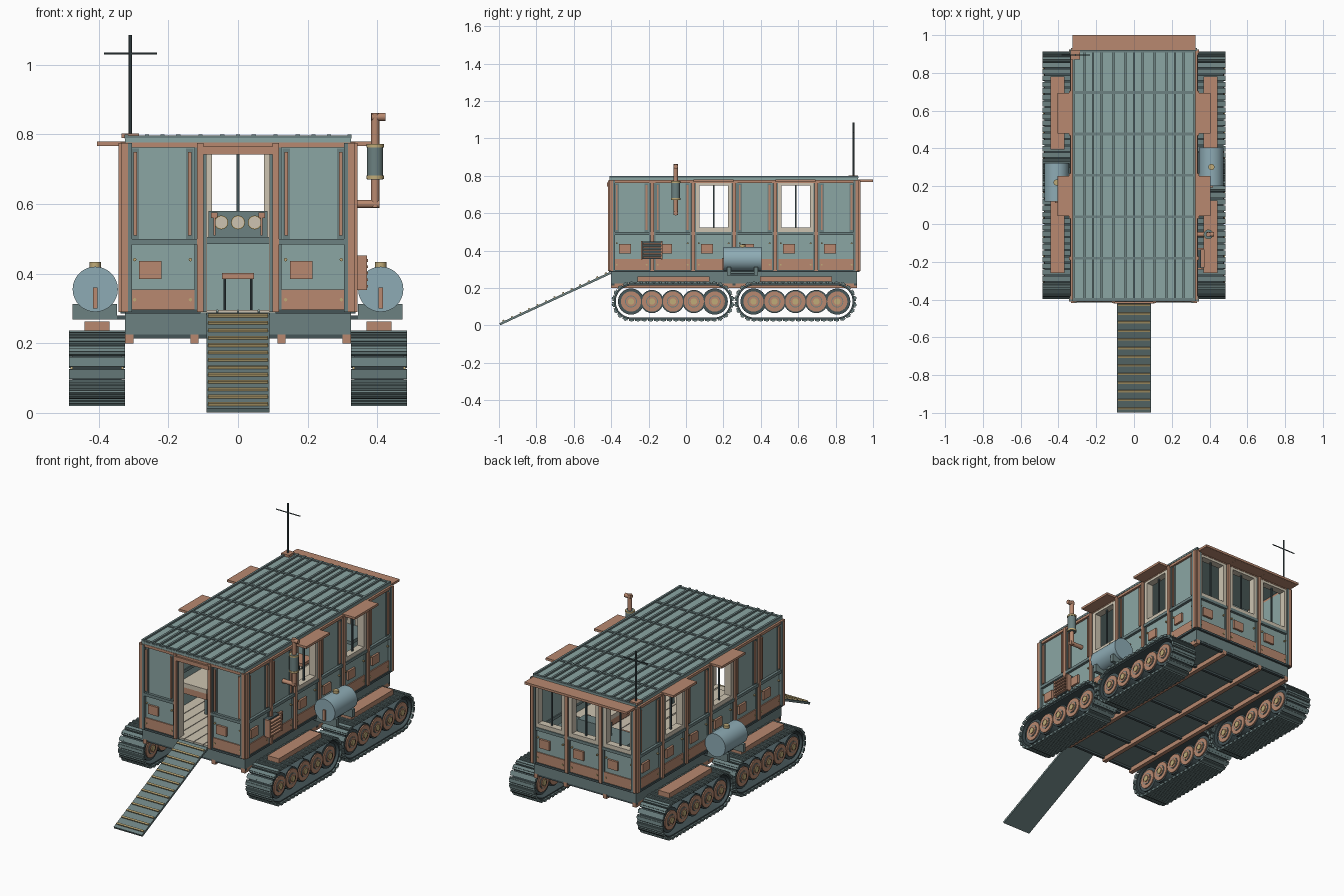
import bpy, bmesh, math
from mathutils import Matrix, Vector

if "Cube" in bpy.data.objects:
    bpy.data.objects.remove(bpy.data.objects["Cube"])

COL = dict(teal=(.26, .38, .37), mid=(.15, .22, .22), dark=(.06, .09, .097), copper=(.48, .25, .16),
           brass=(.53, .41, .19), cream=(.61, .55, .44), blue=(.27, .41, .46))
MAT = {}
for k, c in COL.items():
    MAT[k] = bpy.data.materials.new(k)
    MAT[k].diffuse_color = (*c, 1)
PARTS = {}
I4 = Matrix.Identity(4)


def bm_of(name, col):
    return PARTS.setdefault((name, col), bmesh.new())


def box(name, col, x0, x1, y0, y1, z0, z1, M=I4):
    m = M @ Matrix.Translation(((x0 + x1) / 2, (y0 + y1) / 2, (z0 + z1) / 2)) @ Matrix.Diagonal((x1 - x0, y1 - y0, z1 - z0, 1))
    bmesh.ops.create_cube(bm_of(name, col), size=1, matrix=m)


def cyl(name, col, p, q, r, n=24, M=I4):
    p, q = M @ Vector(p), M @ Vector(q)
    d = q - p
    m = Matrix.Translation((p + q) / 2) @ d.to_track_quat('Z', 'Y').to_matrix().to_4x4()
    bmesh.ops.create_cone(bm_of(name, col), cap_ends=True, segments=n, radius1=r, radius2=r, depth=d.length, matrix=m)


# walls: local axes are along, outward, up
X, Y0, Y1 = .325, -.40, .915
Z0, ZB, ZT = .29, .49, .775


def wall(name, origin, u, n, length, nb, wins=(), door=None, hoods=True):
    M = Matrix(((u[0], n[0], 0, origin[0]), (u[1], n[1], 0, origin[1]), (0, 0, 1, 0), (0, 0, 0, 1)))
    w = length / nb

    def b(part, col, *a):
        box(name + part, col, *a, M)
    for i in range(nb + 1):
        t = i * w
        b("_post_backing", "mid", t - .017, t + .017, -.02, .008, Z0, ZT)
        b("_post", "copper", t - .009, t + .009, 0, .018, Z0, ZT)
    b("_top_rail", "copper", 0, length, -.025, .012, .762, .777)
    for i in range(nb):
        a, e, c = i * w, (i + 1) * w, (i + .5) * w
        if i == door:
            for s, t in ((a, a + .019), (e - .019, e)):
                b("_door_jamb", "cream", s, t, -.04, .006, Z0, .75)
            b("_door_header", "copper", a, e, -.03, .022, .742, .765)
            continue
        # lower panel, skirt, belt, plate and bolts
        b("_lower_panel", "teal", a, e, -.025, 0, Z0, ZB)
        b("_skirt", "copper", a + .017, e - .017, 0, .006, .297, .355)
        b("_sill", "dark", a, e, 0, .012, .285, .297)
        b("_belt", "mid", a, e, -.03, .015, .483, .5)
        b("_plate", "copper", c - .067, c - .003, 0, .012, .385, .436)
        for du in (-.08, .08):
            for z in (.325, .44):
                cyl(name + "_bolts", "brass", (c + du, 0, z), (c + du, .01, z), .005, 8, M)
        if i in wins:
            # open window frame with centre bar
            for s, t in ((a + .015, a + .034), (e - .034, e - .015)):
                b("_window_frame", "cream", s, t, -.03, .01, .5, .765)
            for s, t in ((.5, .523), (.748, .765)):
                b("_window_frame", "cream", a + .034, e - .034, -.03, .01, s, t)
            b("_window_bar", "dark", c - .004, c + .004, -.015, -.007, .523, .748)
            if hoods:
                b("_awning", "copper", a + .003, e - .003, 0, .08, .767, .78)
        else:
            b("_upper_panel", "teal", a, e, -.025, 0, ZB, ZT)
            for t in (a + .03, e - .03):
                b("_panel_rib", "copper", t - .005, t + .005, 0, .012, .51, .75)
                b("_panel_edge", "mid", t - .011, t + .011, 0, .004, .5, .76)


wall("front_wall", (-X, Y0), (1, 0), (0, -1), 2 * X, 3, door=1)
wall("right_wall", (X, Y0), (0, 1), (1, 0), Y1 - Y0, 6, wins=(2, 4))
wall("back_wall", (X, Y1), (-1, 0), (0, 1), 2 * X, 3, wins=(0, 1, 2))
wall("left_wall", (-X, Y1), (0, -1), (-1, 0), Y1 - Y0, 6, wins=(1, 3))

# roof with lengthwise ribs and cross seams
box("roof_panel", "teal", -X, X, Y0 - .01, Y1 + .005, .774, .79)
for bay in (-1, 0, 1):
    for k in (-.045, 0, .045):
        t = bay * .2167 + k
        box("roof_ribs", "mid", t - .006, t + .006, Y0 - .01, Y1 + .005, .788, .8)
for t in (-.32, -.108, .108, .32):
    box("roof_seams", "mid", t - .006, t + .006, Y0 - .01, Y1 + .005, .788, .799)
for i in range(7):
    y = Y0 + i * (Y1 - Y0) / 6
    box("roof_seams", "mid", -X, X, y - .007, y + .007, .788, .796)

# chassis, underside rails and floor boards
box("chassis", "mid", -X, X, Y0, Y1, .225, .288)
for x in (-.312, -.125, .125, .312):
    box("under_rails", "copper", x - .012, x + .012, Y0, Y1, .2, .226)
for i in range(7):
    y = Y0 + .01 + i * (Y1 - Y0 - .02) / 6
    box("under_crossbeams", "dark", -X, X, y - .008, y + .008, .214, .226)
for i in range(10):
    x = -.3 + i * .06
    box("floor_boards", "cream", x + .002, x + .058, Y0, Y1 - .02, .286, .296)

# tracks: links march around a stadium path
ZC, R, PITCH = .128, .098, 44


def stadium(d, y0, y1, r):
    L, A = y1 - y0, math.pi * r
    d %= 2 * (L + A)
    if d < L:
        return y0 + d, ZC + r, math.pi / 2
    d -= L
    if d < A:
        t = math.pi / 2 - d / r
        return y1 + r * math.cos(t), ZC + r * math.sin(t), t
    d -= A
    if d < L:
        return y1 - d, ZC - r, -math.pi / 2
    t = -math.pi / 2 - (d - L) / r
    return y0 + r * math.cos(t), ZC + r * math.sin(t), t


for s, side in ((-1, "left"), (1, "right")):
    for ya, end in ((-.29, "front"), (.365, "rear")):
        nm, yb = f"{side}_{end}_track", ya + .44
        P = 2 * (yb - ya + math.pi * R)
        for i in range(PITCH):
            y, z, t = stadium(i * P / PITCH, ya, yb, R)
            M = Matrix.Translation((s * .405, y, z)) @ Matrix.Rotation(t, 4, 'X')
            box(nm + "_links", "mid", -.08, .08, -.005, .006, -.014, .014, M)
            box(nm + "_links", "mid", -.08, .08, .006, .01, -.004, .007, M)
        # inner belt ring
        bm = bm_of(nm + "_belt", "dark")
        rings = []
        for i in range(64):
            row = []
            for x, r in ((.335, R - .002), (.475, R - .002), (.475, R - .012), (.335, R - .012)):
                y, z, t = stadium(i * P / 64, ya, yb, R)
                row.append(bm.verts.new((s * x, y + (r - R) * math.cos(t), z + (r - R) * math.sin(t))))
            rings.append(row)
        for i in range(64):
            p, q = rings[i], rings[(i + 1) % 64]
            for j in range(4):
                bm.faces.new((p[j], p[(j + 1) % 4], q[(j + 1) % 4], q[j]))
        # road wheels
        for i in range(5):
            y = ya - .004 + i * .112
            for part, col, r, h in (("_tyres", "dark", .062 if 0 < i < 4 else .07, .06), ("_wheels", "copper", .054, .066),
                                    ("_wheel_rings", "mid", .032, .069), ("_wheel_discs", "copper", .028, .071),
                                    ("_hubs", "brass", .017, .076)):
                cyl(nm + part, col, (s * .405 - h, y, ZC), (s * .405 + h, y, ZC), r, 24)
        box(nm + "_frame", "dark", s * .405 - .05, s * .405 + .05, ya, yb, ZC - .02, ZC + .02)
        box(nm + "_fender", "copper", s * .405 - .036, s * .405 + .036, ya + .03, ya + .415, .234, .262)

    # side tank on saddles
    x, y = s * .41, (.302 if s > 0 else .22)
    nm = side + "_tank"
    cyl(nm, "blue", (x, y - .102, .355), (x, y + .102, .355), .065, 32)
    cyl(nm + "_cap", "brass", (x, y, .415), (x, y, .434), .016, 16)
    box(nm + "_gauge", "copper", x - .007, x + .007, y - .11, y - .1, .3, .36)
    for dy in (-.072, .072):
        box(nm + "_saddle", "mid", x - .065, x + .062, y + dy - .011, y + dy + .011, .268, .313)
    box(nm + "_bracket", "dark", min(s * .32, x), max(s * .32, x), y - .08, y + .08, .268, .28)

# boarding ramp
a, b = Vector((0, -.405, .287)), Vector((0, -.998, .012))
ang = math.atan2(a.z - b.z, a.y - b.y)
M = Matrix.Translation(b) @ Matrix.Rotation(ang, 4, 'X')
L = (a - b).length
box("ramp", "mid", -.09, .09, 0, L, -.012, 0, M)
for i in range(13):
    y = .025 + i * (L - .05) / 12
    box("ramp_treads", "brass", -.086, .086, y - .005, y + .005, 0, .007, M)

# exhaust stack
ex, ey = .394, -.055
cyl("exhaust_pipe", "copper", (.32, ey, .6), (ex + .012, ey, .6), .012, 16)
cyl("exhaust_pipe", "copper", (ex, ey, .59), (ex, ey, .862), .012, 16)
cyl("exhaust_pipe", "copper", (ex - .01, ey, .85), (.424, ey, .85), .012, 16)
cyl("exhaust_muffler", "mid", (ex, ey, .67), (ex, ey, .772), .023, 24)
for z in (.672, .762):
    cyl("muffler_bands", "brass", (ex, ey, z), (ex, ey, z + .01), .0255, 24)

# side vent with louvres
box("vent_box", "dark", .325, .355, -.235, -.13, .355, .45)
for i in range(5):
    z = .364 + i * .0185
    box("vent_louvres", "copper", .35, .374, -.23, -.135, z - .004, z + .004)
for y in (-.236, -.13):
    box("vent_frame", "copper", .34, .37, y - .004, y + .004, .353, .452)

# antenna and rear awning
box("antenna_base", "copper", -.335, -.285, .87, .92, .79, .803)
cyl("antenna_mast", "dark", (-.31, .895, .8), (-.31, .895, 1.086), .005, 8)
cyl("antenna_crossbar", "dark", (-.385, .895, 1.032), (-.232, .895, 1.032), .003, 8)
box("rear_awning", "copper", -X, X, .91, 1.0, .7675, .7805)

# interior: control desk, gauges, stool and side bunks
box("control_desk", "teal", -.2, .2, .74, .885, .296, .485)
box("desk_top", "mid", -.22, .22, .71, .885, .485, .505)
box("control_panel", "mid", -.085, .085, .79, .86, .505, .58)
for x in (-.048, 0, .048):
    cyl("gauges", "cream", (x, .782, .547), (x, .8, .547), .017, 16)
    cyl("gauge_rims", "brass", (x, .785, .547), (x, .8, .547), .02, 16)
for x in (-.068, .068):
    box("control_levers", "copper", x - .009, x + .009, .775, .79, .56, .575)
    box("control_levers", "copper", x - .003, x + .003, .775, .79, .51, .56)
box("stool_seat", "copper", -.046, .046, .52, .62, .385, .402)
for x in (-.038, .038):
    for y in (.53, .61):
        cyl("stool_legs", "dark", (x, y, .296), (x, y, .386), .004, 8)
for s in (-1, 1):
    xs = sorted((s * .13, s * .3))
    box("bunk_base", "copper", *xs, -.1, .6, .385, .42)
    box("bunk_mattress", "cream", *xs, -.1, .6, .42, .445)
    for y in (-.08, .58):
        box("bunk_legs", "mid", *sorted((s * .135, s * .15)), y - .01, y + .01, .296, .385)

# turn each collected part into an object
for (name, col), bm in PARTS.items():
    bmesh.ops.recalc_face_normals(bm, faces=bm.faces)
    me = bpy.data.meshes.new(name)
    bm.to_mesh(me)
    bm.free()
    me.materials.append(MAT[col])
    ob = bpy.data.objects.new(name, me)
    bpy.context.collection.objects.link(ob)
    ob.select_set(True)
    bpy.context.view_layer.objects.active = ob
bpy.ops.object.shade_smooth_by_angle(angle=math.radians(30))

for m in bpy.data.materials:
    if m.users and not m.is_grease_pencil:
        m.use_nodes = True
        m.node_tree.nodes["Principled BSDF"].inputs["Base Color"].default_value = m.diffuse_color
